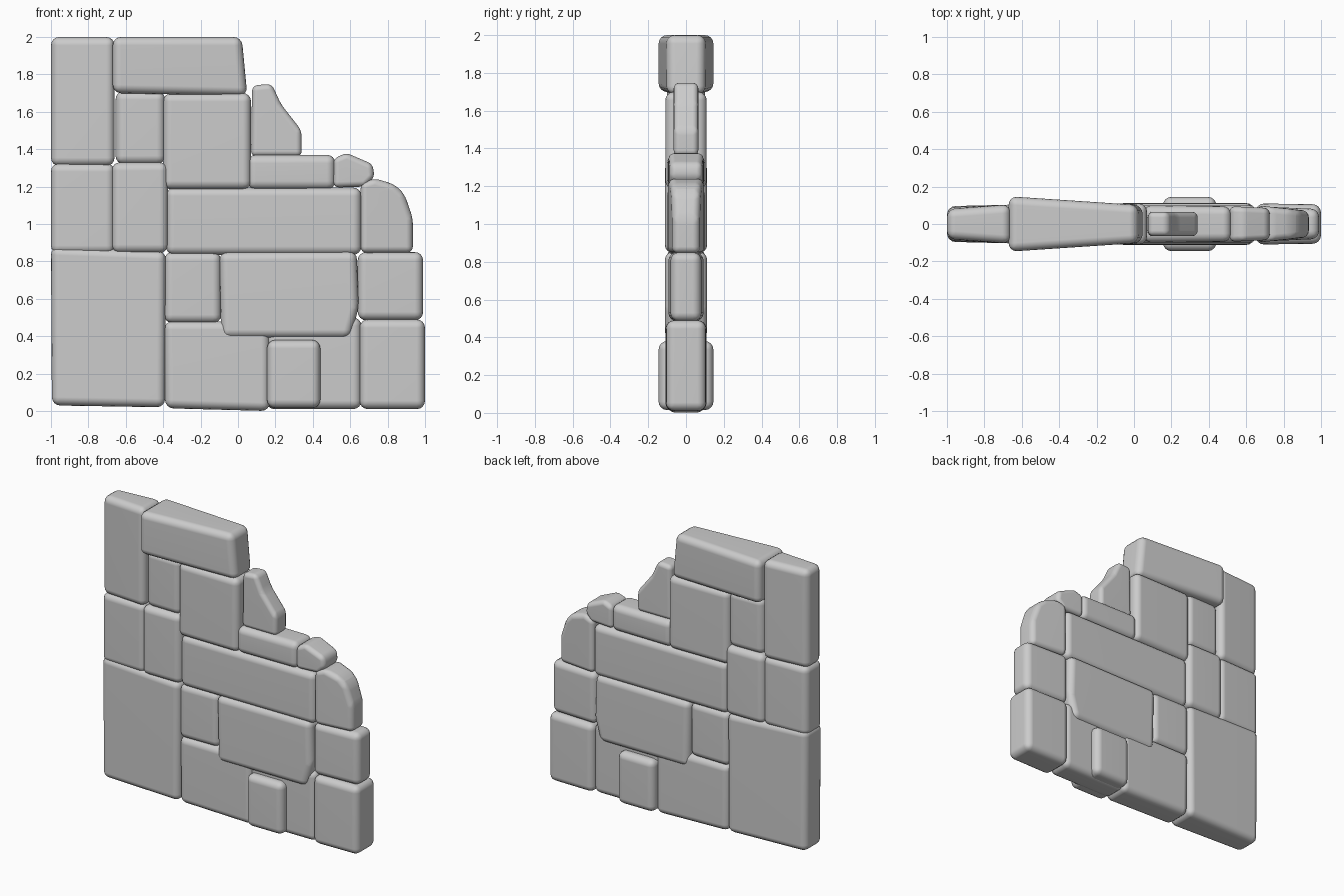
import bpy, bmesh

if "Cube" in bpy.data.objects:
    bpy.data.objects.remove(bpy.data.objects["Cube"])


def stone(name, profile, d_left, d_right=None, round_=0.045):
    """Rounded block: front outline (x, z) with half-depth tapering left to right."""
    d_right = d_left if d_right is None else d_right
    xs = [p[0] for p in profile]
    x0, x1 = min(xs), max(xs)
    depth = lambda x: d_left + (d_right - d_left) * (x - x0) / (x1 - x0)
    bm = bmesh.new()
    front = [bm.verts.new((x, -depth(x), z)) for x, z in profile]
    back = [bm.verts.new((x, depth(x), z)) for x, z in profile]
    n = len(profile)
    bm.faces.new(front)
    bm.faces.new(back[::-1])
    for i in range(n):
        j = (i + 1) % n
        bm.faces.new((front[j], front[i], back[i], back[j]))
    bmesh.ops.recalc_face_normals(bm, faces=bm.faces)
    bmesh.ops.bevel(bm, geom=bm.edges[:], offset=round_, segments=4,
                    profile=0.5, affect='EDGES', clamp_overlap=True)
    for f in bm.faces:
        f.smooth = True
    me = bpy.data.meshes.new(name)
    bm.to_mesh(me)
    bm.free()
    ob = bpy.data.objects.new(name, me)
    bpy.context.collection.objects.link(ob)
    mod = ob.modifiers.new("soft_shading", 'WEIGHTED_NORMAL')
    mod.keep_sharp = False
    return ob


def block(name, x0, x1, z0, z1, d_left, d_right=None):
    return stone(name, [(x0, z0), (x1, z0), (x1, z1), (x0, z1)], d_left, d_right)


# Rectangular stones: name, x range, z range, half-depth left and right
blocks = [
    ("top_left_stone", -1.0, -0.66, 1.31, 2.0, 0.08, 0.105),
    ("upper_small_stone", -0.655, -0.39, 1.32, 1.71, 0.09, 0.095),
    ("upper_square_stone", -0.40, 0.07, 1.185, 1.70, 0.105, 0.11),
    ("ledge_slab", 0.05, 0.52, 1.185, 1.37, 0.10, 0.095),
    ("middle_left_stone", -1.0, -0.66, 0.84, 1.325, 0.09, 0.10),
    ("middle_upright_stone", -0.675, -0.375, 0.845, 1.33, 0.112, 0.112),
    ("long_stone", -0.385, 0.66, 0.835, 1.195, 0.10, 0.10),
    ("lower_small_stone", -0.395, -0.09, 0.47, 0.85, 0.10, 0.095),
    ("right_middle_stone", 0.64, 0.99, 0.485, 0.85, 0.095, 0.08),
    ("right_corner_stone", 0.65, 1.0, 0.01, 0.49, 0.11, 0.105),
    ("base_projecting_stone", 0.155, 0.44, 0.015, 0.38, 0.145, 0.145),
    ("base_right_stone", 0.15, 0.66, 0.01, 0.50, 0.09, 0.09),
]
for b in blocks:
    block(*b)

# Stones with uneven outlines
stone("base_big_stone", [(-0.995, 0.03), (-0.39, 0.02), (-0.385, 0.855), (-1.0, 0.88)], 0.095, 0.11)
stone("base_middle_stone", [(-0.39, 0.015), (0.17, 0.0), (0.17, 0.48), (-0.395, 0.48)], 0.10)
stone("cap_stone", [(-0.67, 1.70), (0.05, 1.685), (0.02, 2.0), (-0.67, 2.0)], 0.148, 0.10)
stone("lower_wide_stone", [(-0.09, 0.39), (0.6, 0.39), (0.645, 0.55), (0.635, 0.855), (-0.1, 0.85)], 0.112)

# Broken stones along the stepped edge
stone("broken_peak_stone", [(0.07, 1.36), (0.34, 1.36), (0.34, 1.50), (0.23, 1.64),
                            (0.18, 1.75), (0.075, 1.74)], 0.065, 0.065, 0.03)
stone("broken_ledge_stone", [(0.51, 1.195), (0.68, 1.20), (0.73, 1.25), (0.72, 1.32),
                             (0.58, 1.38), (0.51, 1.35)], 0.095, 0.085, 0.03)
stone("broken_shoulder_stone", [(0.655, 0.845), (0.935, 0.845), (0.935, 1.03), (0.89, 1.16),
                                (0.84, 1.21), (0.73, 1.245), (0.655, 1.22)], 0.10, 0.07, 0.035)
